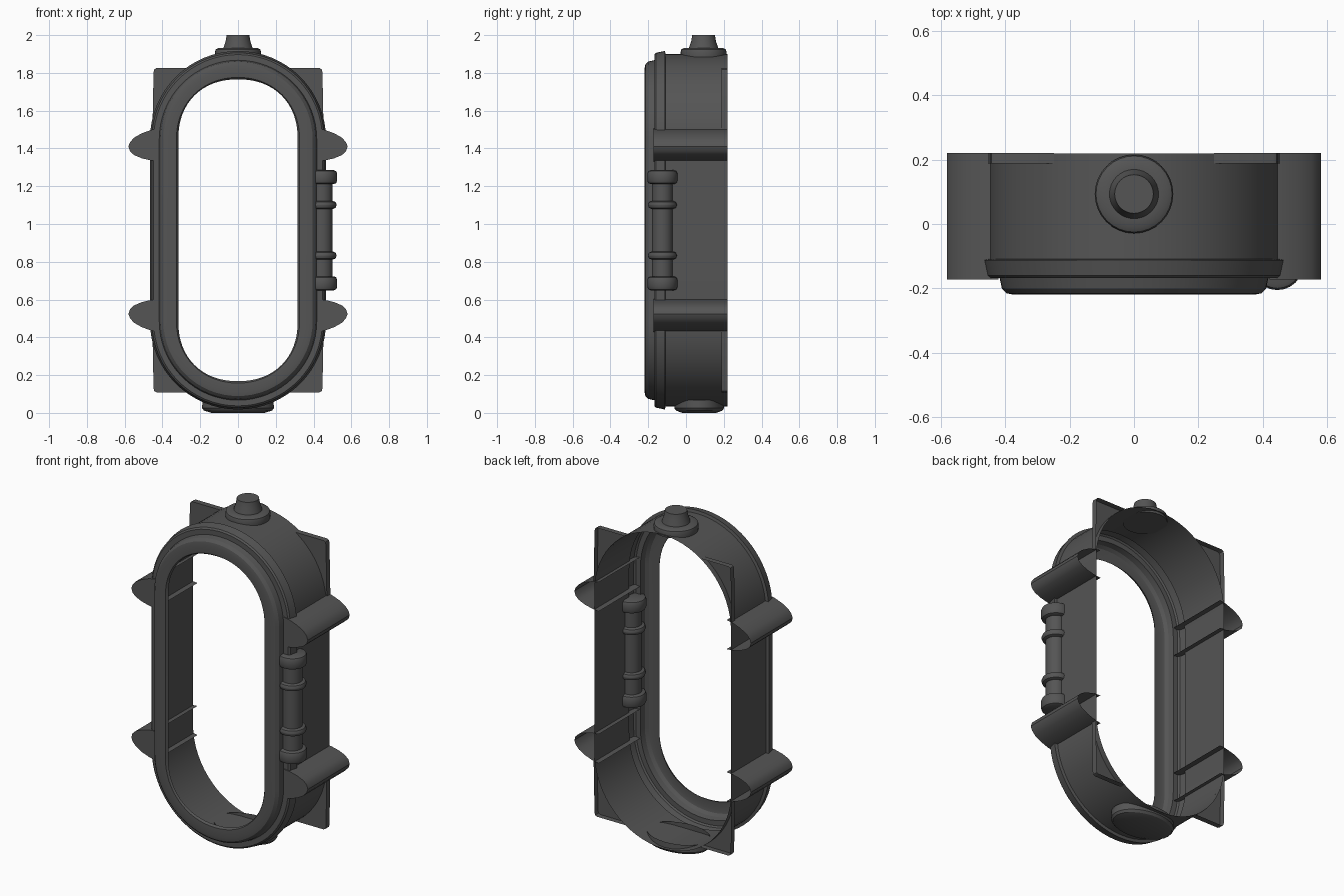
import bpy, bmesh, math

if "Cube" in bpy.data.objects:
    bpy.data.objects.remove(bpy.data.objects["Cube"])

MID = 0.967      # height of the horizontal symmetry plane
STRAIGHT = 0.483  # half length of the straight sides

mat = bpy.data.materials.new("dark_grey")
mat.diffuse_color = (0.09, 0.09, 0.09, 1)
mat.use_nodes = True
mat.node_tree.nodes["Principled BSDF"].inputs["Base Color"].default_value = mat.diffuse_color


def make(name, verts, faces, angle=30):
    mesh = bpy.data.meshes.new(name)
    mesh.from_pydata(verts, [], faces)
    bm = bmesh.new()
    bm.from_mesh(mesh)
    bmesh.ops.recalc_face_normals(bm, faces=bm.faces)
    bm.to_mesh(mesh)
    bm.free()
    mesh.materials.append(mat)
    ob = bpy.data.objects.new(name, mesh)
    bpy.context.collection.objects.link(ob)
    bpy.ops.object.select_all(action='DESELECT')
    ob.select_set(True)
    bpy.context.view_layer.objects.active = ob
    bpy.ops.object.shade_smooth_by_angle(angle=math.radians(angle))
    return ob


def loft(rings, cap_start=False, cap_end=False):
    """Join equal closed rings of points into quads."""
    n = len(rings[0])
    verts = [p for r in rings for p in r]
    faces = [(k * n + i, k * n + (i + 1) % n, (k + 1) * n + (i + 1) % n, (k + 1) * n + i)
             for k in range(len(rings) - 1) for i in range(n)]
    if cap_start:
        faces.append(tuple(range(n)))
    if cap_end:
        faces.append(tuple(range((len(rings) - 1) * n, len(rings) * n)))
    return verts, faces


def oval(a, y, power=2.0, seg=32):
    """Long round-ended outline of half width a."""
    pts = []
    for half in (1, -1):
        for i in range(seg + 1):
            t = math.pi * i / seg
            c, s = math.cos(t), math.sin(t)
            x = math.copysign(abs(c) ** (2 / power), c) * a
            z = abs(s) ** (2 / power) * a + STRAIGHT
            pts.append((half * x, y, MID + half * z))
    return pts


def lathe(name, cx, cy, profile, cap_start=True, cap_end=True, seg=32):
    """Spin (rx, ry, z) rows about a vertical axis."""
    rings = [[(cx + rx * math.cos(2 * math.pi * i / seg),
               cy + ry * math.sin(2 * math.pi * i / seg), z) for i in range(seg)]
             for rx, ry, z in profile]
    return make(name, *loft(rings, cap_start, cap_end))


# Front bezel, flange and open-backed shell in one skin
skin = [(0.316, -0.203, 2.2), (0.326, -0.216, 2.1), (0.375, -0.219, 2), (0.395, -0.215, 2),
        (0.410, -0.200, 2), (0.417, -0.168, 2), (0.447, -0.168, 2), (0.456, -0.160, 2),
        (0.466, -0.112, 2), (0.449, -0.108, 2), (0.449, 0.219, 2)]
make("case_shell", *loft([oval(a, y, p) for a, y, p in skin]))

# Side lug outline: upper right, mirrored to the other three
lug = [(0.42, 1.505), (0.46, 1.498), (0.51, 1.480), (0.55, 1.457), (0.572, 1.433), (0.58, 1.41),
       (0.572, 1.385), (0.55, 1.365), (0.51, 1.348), (0.46, 1.336), (0.42, 1.332)]
# Corner plate outline: outer edge, then back along the shell
outer = [(0.453, 1.50), (0.447, 1.805), (0.443, 1.819), (0.432, 1.825), (0.249, 1.825)]
arc = [(0.449 * math.cos(math.radians(d)), MID + STRAIGHT + 0.449 * math.sin(math.radians(d)))
       for d in range(56, 7, -4)]

for sx, side in ((1, "right"), (-1, "left")):
    for sz, level in ((1, "upper"), (-1, "lower")):
        def put(p, y):
            return (sx * p[0], y, MID + sz * (p[1] - MID))
        # Lug: open at the back and inside, closed at the front
        n = len(lug)
        verts = [put(p, -0.173) for p in lug] + [put(p, 0.22) for p in lug]
        faces = [(i, i + 1, n + i + 1, n + i) for i in range(n - 1)] + [tuple(range(n))]
        make(f"{level}_{side}_lug", verts, faces)
        # Corner plate: flat face with a short skirt to the back
        pts = outer + arc
        m, k = len(pts), len(outer)
        verts = [put(p, 0.187) for p in pts] + [put(p, 0.22) for p in outer]
        faces = [tuple(range(m))] + [(i, i + 1, m + i + 1, m + i) for i in range(k - 1)]
        make(f"{level}_{side}_corner_plate", verts, faces)

# Latch on the right side: barrel, two rings, two end caps
LX, LY = 0.445, -0.125
lathe("latch_barrel", LX, LY, [(0.055, 0.055, 0.70), (0.055, 0.055, 1.235)], seg=24)


def round_band(name, r, z0, z1, b):
    rows = [(r - b, z0), (r - 0.3 * b, z0 + 0.3 * b), (r, z0 + b),
            (r, z1 - b), (r - 0.3 * b, z1 - 0.3 * b), (r - b, z1)]
    lathe(name, LX, LY, [(q, q, z) for q, z in rows], seg=24)


for s, level in ((1, "upper"), (-1, "lower")):
    zc = MID + s * 0.281
    round_band(f"{level}_latch_cap", 0.08, zc - 0.037, zc + 0.037, 0.018)
    zc = MID + s * 0.134
    round_band(f"{level}_latch_ring", 0.077, zc - 0.021, zc + 0.021, 0.019)

# Top knob on its round base
lathe("knob_base", 0, 0.093, [(r, r, z) for r, z in
      [(0.12, 1.885), (0.122, 1.91), (0.118, 1.924), (0.105, 1.931), (0.078, 1.933)]])
lathe("top_knob", 0, 0.093, [(r, r, z) for r, z in
      [(0.078, 1.925), (0.075, 1.94), (0.066, 1.965), (0.06, 2.0)]])

# Shallow oval dish under the case
lathe("bottom_dish", 0, 0.07, [(0.188, 0.13, 0.068), (0.19, 0.132, 0.025),
      (0.18, 0.122, 0.012), (0.14, 0.09, 0.0)], cap_start=False)
